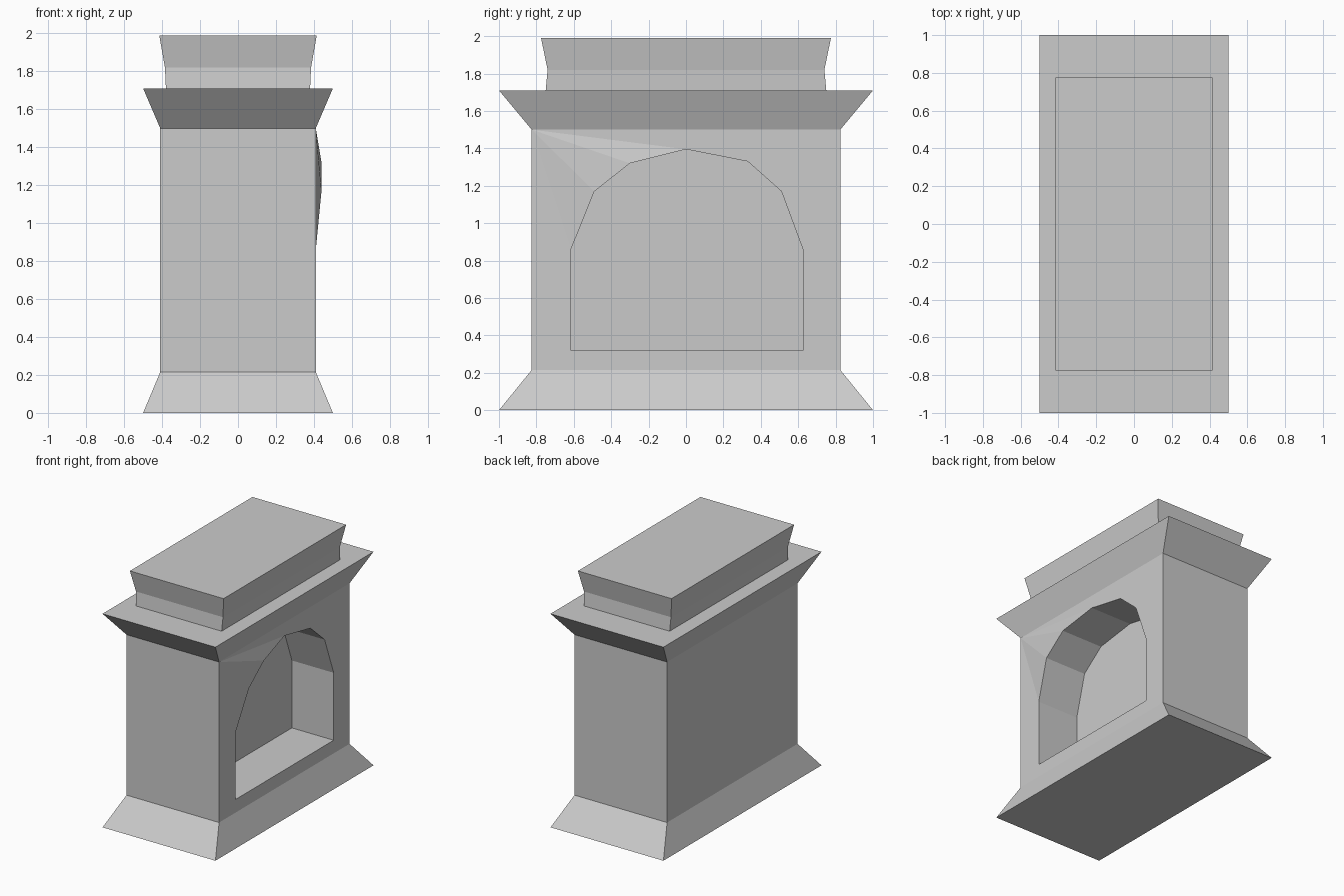
import bpy, bmesh

if "Cube" in bpy.data.objects:
    bpy.data.objects.remove(bpy.data.objects["Cube"])

bm = bmesh.new()

# Stacked rectangular outline: (half width x, half length y, height)
levels = [(0.50, 1.00, 0.0), (0.41, 0.825, 0.215), (0.41, 0.825, 1.50), (0.50, 1.00, 1.71),
          (0.38, 0.75, 1.71), (0.385, 0.74, 1.82), (0.415, 0.775, 1.99)]
rings = [[bm.verts.new((sx * x, sy * y, z)) for sx, sy in ((-1, -1), (1, -1), (1, 1), (-1, 1))]
         for x, y, z in levels]
bm.faces.new(rings[0][::-1])
bm.faces.new(rings[-1])
for i, (lo, hi) in enumerate(zip(rings, rings[1:])):
    for k in range(4):
        if (i, k) == (1, 1):
            continue  # wall holding the niche
        n = (k + 1) % 4
        bm.faces.new((lo[k], lo[n], hi[n], hi[k]))

# Uneven arch opening (x, y, z); two points bulge out of the wall
arch = [(0.41, -0.615, 0.32), (0.41, -0.615, 0.86), (0.44, -0.49, 1.17),
        (0.44, -0.30, 1.32), (0.41, 0.0, 1.395), (0.41, 0.33, 1.33),
        (0.41, 0.51, 1.17), (0.41, 0.625, 0.86), (0.41, 0.625, 0.32)]
depth = 0.37
front = [bm.verts.new(p) for p in arch]
back = [bm.verts.new((x - depth, y, z)) for x, y, z in arch]

# Wall around the arch, fanned from the wall corners
a, d = rings[1][1], rings[1][2]
b, c = rings[2][1], rings[2][2]
for corner, first, last in ((a, 0, 1), (b, 1, 4), (c, 4, 7), (d, 7, 8)):
    for i in range(first, last):
        bm.faces.new((corner, front[i], front[i + 1]))
bm.faces.new((a, front[1], b))
bm.faces.new((b, front[4], c))
bm.faces.new((c, front[7], d))
bm.faces.new((d, front[8], front[0], a))

# Niche sides and back
for i in range(9):
    n = (i + 1) % 9
    bm.faces.new((front[i], front[n], back[n], back[i]))
bm.faces.new(back)

bmesh.ops.recalc_face_normals(bm, faces=bm.faces)
mesh = bpy.data.meshes.new("niche_pedestal")
bm.to_mesh(mesh)
bm.free()
bpy.context.collection.objects.link(bpy.data.objects.new("niche_pedestal", mesh))
